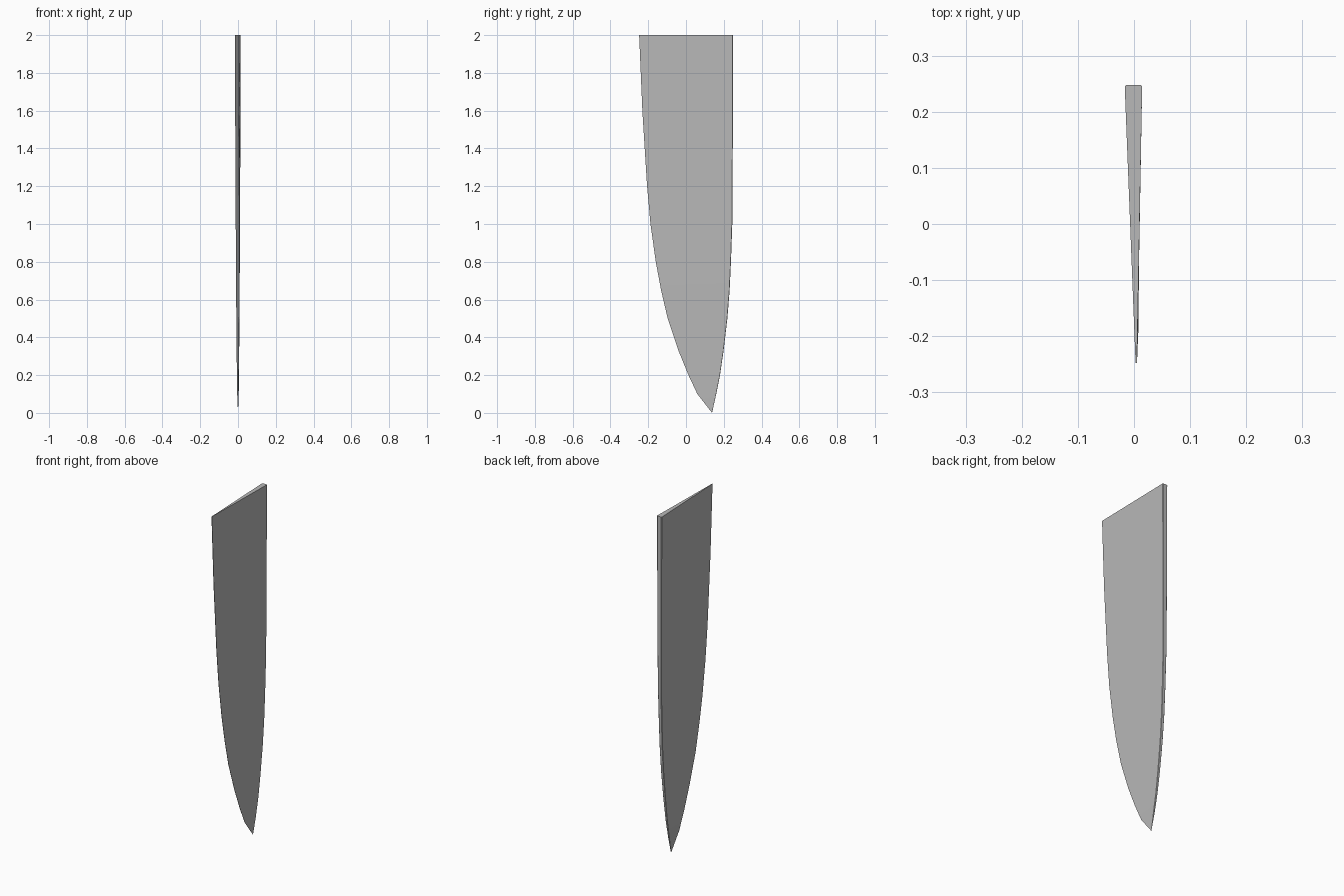
import bpy
import bmesh

default_cube = bpy.data.objects.get("Cube")
if default_cube:
    bpy.data.objects.remove(default_cube, do_unlink=True)

# Plain steel grey
steel = bpy.data.materials.new("steel grey")
steel.use_nodes = True
colour = (0.48, 0.48, 0.48, 1.0)
steel.diffuse_color = colour
steel.node_tree.nodes["Principled BSDF"].inputs["Base Color"].default_value = colour

# Blade outline: height, cutting edge y, spine y, sideways drift of the edge
STATIONS = [
    (0.0, 0.138, 0.138, 0.0),
    (0.1, 0.06, 0.16, 0.002),
    (0.2, 0.013, 0.18, 0.003),
    (0.33, -0.04, 0.199, 0.005),
    (0.5, -0.097, 0.219, 0.006),
    (0.65, -0.132, 0.231, 0.007),
    (0.8, -0.16, 0.238, 0.007),
    (1.0, -0.188, 0.245, 0.007),
    (1.2, -0.206, 0.247, 0.006),
    (1.6, -0.231, 0.248, 0.005),
    (2.0, -0.248, 0.248, 0.004),
]
TOP_HALF_THICKNESS = 0.0155
EDGE_HALF_THICKNESS = 0.0012
SPINE_CHAMFER = 0.003


def section(bm, z, edge_y, spine_y, edge_x):
    """Wedge section: thin cutting edge, thick spine with chamfered corners."""
    taper = (z / 2) ** 0.45
    half = TOP_HALF_THICKNESS * taper
    edge = EDGE_HALF_THICKNESS * taper
    shoulder_y = spine_y - SPINE_CHAMFER * taper
    crest = half * 0.8
    centre = -0.001 * taper
    points = [
        (edge_x - edge, edge_y), (edge_x + edge, edge_y),
        (centre + half, shoulder_y), (centre + crest, spine_y),
        (centre - crest, spine_y), (centre - half, shoulder_y),
    ]
    return [bm.verts.new((x, y, z)) for x, y in points]


# Loft the sections from the tip to the flat end
bm = bmesh.new()
rings = [section(bm, *station) for station in STATIONS]
for lower, upper in zip(rings, rings[1:]):
    for i in range(len(lower)):
        j = (i + 1) % len(lower)
        bm.faces.new((lower[i], lower[j], upper[j], upper[i]))
bm.faces.new(rings[-1])

# Close the tip to a single point
bmesh.ops.pointmerge(bm, verts=rings[0], merge_co=rings[0][0].co)
bmesh.ops.recalc_face_normals(bm, faces=bm.faces)

mesh = bpy.data.meshes.new("blade")
bm.to_mesh(mesh)
bm.free()
mesh.materials.append(steel)
blade = bpy.data.objects.new("blade", mesh)
bpy.context.collection.objects.link(blade)

# Smooth along the curves, sharp at spine and edge
bpy.ops.object.select_all(action="DESELECT")
blade.select_set(True)
bpy.context.view_layer.objects.active = blade
bpy.ops.object.shade_smooth_by_angle(angle=0.5)
